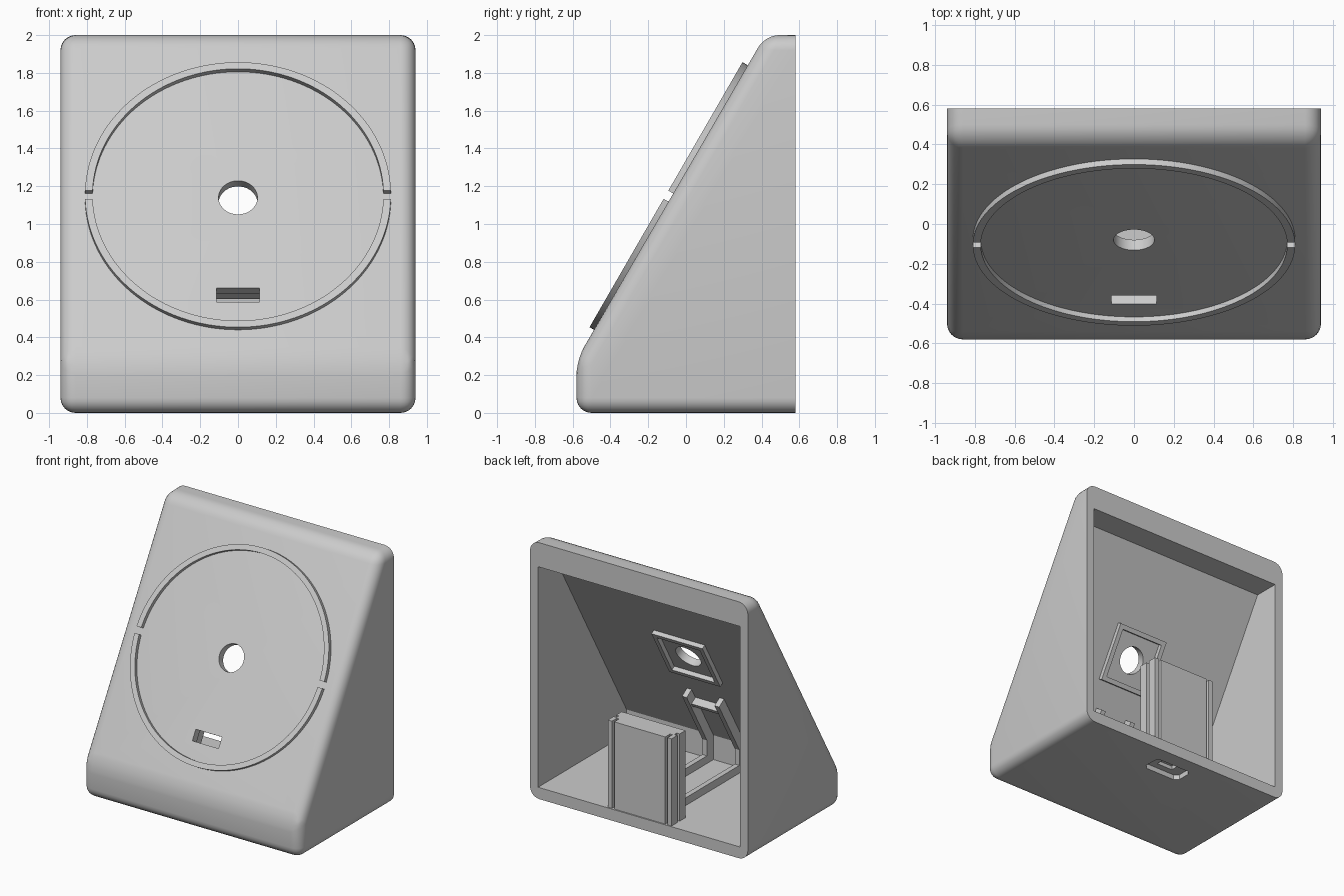
import bpy, bmesh, math
from mathutils import Matrix, Vector

cube = bpy.data.objects.get("Cube")
if cube:
    bpy.data.objects.remove(cube, do_unlink=True)

grey = bpy.data.materials.new("light_grey")
grey.use_nodes = True
grey.diffuse_color = (0.6, 0.6, 0.6, 1)
grey.node_tree.nodes["Principled BSDF"].inputs["Base Color"].default_value = (0.6, 0.6, 0.6, 1)

W, BACK = 0.94, 0.58


def frame(x, y, z, origin=(0, 0, 0)):
    m = Matrix((x, y, z)).transposed().to_4x4()
    m.translation = Vector(origin)
    return m


SIDE = frame((0, 1, 0), (0, 0, 1), (1, 0, 0))      # outline in y,z, extruded along x
REAR = frame((1, 0, 0), (0, 0, 1), (0, 1, 0))      # outline in x,z, extruded along y
PLAN = Matrix.Identity(4)                          # outline in x,y, extruded along z
S, C = math.sin(math.radians(60)), 0.5
FACE = frame((1, 0, 0), (0, C, S), (0, -S, C), (0, -0.08, 1.14))  # on the sloping front


def prism(name, pts, lo, hi, m, round_edges=0.0):
    """Extrude a flat outline from lo to hi along the frame's third axis."""
    bm = bmesh.new()
    base = bm.faces.new([bm.verts.new((a, b, lo)) for a, b in pts])
    new = bmesh.ops.extrude_face_region(bm, geom=[base])["geom"]
    bmesh.ops.translate(bm, vec=(0, 0, hi - lo),
                        verts=[v for v in new if isinstance(v, bmesh.types.BMVert)])
    bm.transform(m)
    bmesh.ops.recalc_face_normals(bm, faces=bm.faces)
    if round_edges:
        # The rear rim stays sharp
        edges = [e for e in bm.edges if min(v.co.y for v in e.verts) < BACK - 0.001]
        bmesh.ops.bevel(bm, geom=edges, offset=round_edges, segments=6,
                        profile=0.5, affect='EDGES')
    me = bpy.data.meshes.new(name)
    bm.to_mesh(me)
    bm.free()
    me.materials.append(grey)
    ob = bpy.data.objects.new(name, me)
    bpy.context.collection.objects.link(ob)
    return ob


def rect(x0, x1, y0, y1):
    return [(x0, y0), (x1, y0), (x1, y1), (x0, y1)]


def circle(r, n, cx=0, cy=0):
    return [(cx + r * math.cos(2 * math.pi * i / n), cy + r * math.sin(2 * math.pi * i / n))
            for i in range(n)]


def cut(ob, cutter):
    mod = ob.modifiers.new("cut", 'BOOLEAN')
    mod.operation, mod.solver, mod.object = 'DIFFERENCE', 'EXACT', cutter
    bpy.context.view_layer.objects.active = ob
    bpy.ops.object.modifier_apply(modifier=mod.name)
    bpy.data.objects.remove(cutter, do_unlink=True)


# Wedge-shaped shell
shell = prism("case_shell", [(-BACK, 0), (-BACK, 0.28), (0.42, 2), (BACK, 2), (BACK, 0)],
              -W, W, SIDE, round_edges=0.08)

# Cavity, with the screw posts left standing in its corners
cavity = prism("cavity", [(-0.51, 0.09), (-0.51, 0.28), (0.379, 1.81), (0.65, 1.81), (0.65, 0.09)],
               -0.87, 0.87, SIDE)
for s in (-1, 1):
    cut(cavity, prism("post", circle(0.125, 4, s * 0.77, 1.83), 0, 0.7, REAR))
    cut(cavity, prism("boss", circle(0.13, 32, s * 0.78, 0.17), -0.7, 0.7, REAR))
    cut(cavity, prism("boss_foot", rect(*sorted((s * 0.65, s * 0.95)), 0, 0.17), -0.7, 0.7, REAR))
cut(shell, cavity)

# Screw holes with a wider mouth
for s in (-1, 1):
    for z in (0.17, 1.83):
        cut(shell, prism("screw_hole", circle(0.035, 20, s * 0.78, z), 0.43, 0.7, REAR))
        cut(shell, prism("screw_mouth", circle(0.052, 20, s * 0.78, z), 0.54, 0.7, REAR))

# Openings in the sloping face
cut(shell, prism("round_hole", circle(0.103, 40), -0.2, 0.2, FACE))
cut(shell, prism("slot", rect(-0.113, 0.113, -0.64, -0.555), -0.12, 0.1, FACE))

# Connector pocket in the floor
c = 0.03
pocket = [(-0.16, 0.3 + c), (-0.16 + c, 0.3), (0.16 - c, 0.3), (0.16, 0.3 + c),
          (0.16, 0.46 - c), (0.16 - c, 0.46), (c - 0.16, 0.46), (-0.16, 0.46 - c)]
cut(shell, prism("pocket", pocket, -0.1, 0.04, PLAN))
cut(shell, prism("pocket_inner", rect(-0.07, 0.07, 0.35, 0.41), -0.1, 0.07, PLAN))

# Two raised half rings on the sloping face
R_OUT, R_IN, GAP, N = 0.81, 0.77, 0.025, 64
for name, turn in (("upper_ring", 0), ("lower_ring", math.pi)):
    def arc(r):
        a = math.asin(GAP / r)
        return [(r * math.cos(turn + t), r * math.sin(turn + t))
                for t in (a + (math.pi - 2 * a) * i / N for i in range(N + 1))]
    prism(name, arc(R_OUT) + arc(R_IN)[::-1], -0.02, 0.03, FACE)

# Square frame behind the round hole
o, i = 0.22, 0.185
for name, r in (("frame_top", rect(-o, o, i, o)), ("frame_bottom", rect(-o, o, -o, -i)),
                ("frame_left", rect(i, o, -i, i)), ("frame_right", rect(-o, -i, -i, i))):
    prism(name, r, -0.095, -0.05, FACE)

# Slotted holder block standing at the rear opening
half = [(0.22, 0.57), (0.22, 0.51), (0.24, 0.51), (0.24, 0.57), (0.275, 0.57), (0.275, 0.5),
        (0.25, 0.5), (0.25, 0.47), (0.275, 0.47), (0.275, 0.4)]
prism("holder_block", half + [(-x, y) for x, y in reversed(half)], 0.08, 0.77, PLAN)

# Cable ribs running down the slope, the front wall and the floor
rib = [(-0.24, 0.74), (-0.53, 0.25), (-0.53, 0.07), (0.42, 0.07),
       (0.42, 0.15), (-0.43, 0.15), (-0.43, 0.27), (-0.18, 0.7)]
for name, x in (("left_rib", 0.14), ("right_rib", -0.14)):
    prism(name, rib, x - 0.02, x + 0.02, SIDE)
prism("slot_lintel", rect(-0.16, 0.16, -0.55, -0.52), -0.12, -0.05, FACE)

# Smooth shading on the rounded parts
bpy.ops.object.select_all(action='DESELECT')
for ob in (shell, bpy.data.objects["upper_ring"], bpy.data.objects["lower_ring"]):
    ob.select_set(True)
bpy.context.view_layer.objects.active = shell
bpy.ops.object.shade_smooth_by_angle(angle=math.radians(25))
